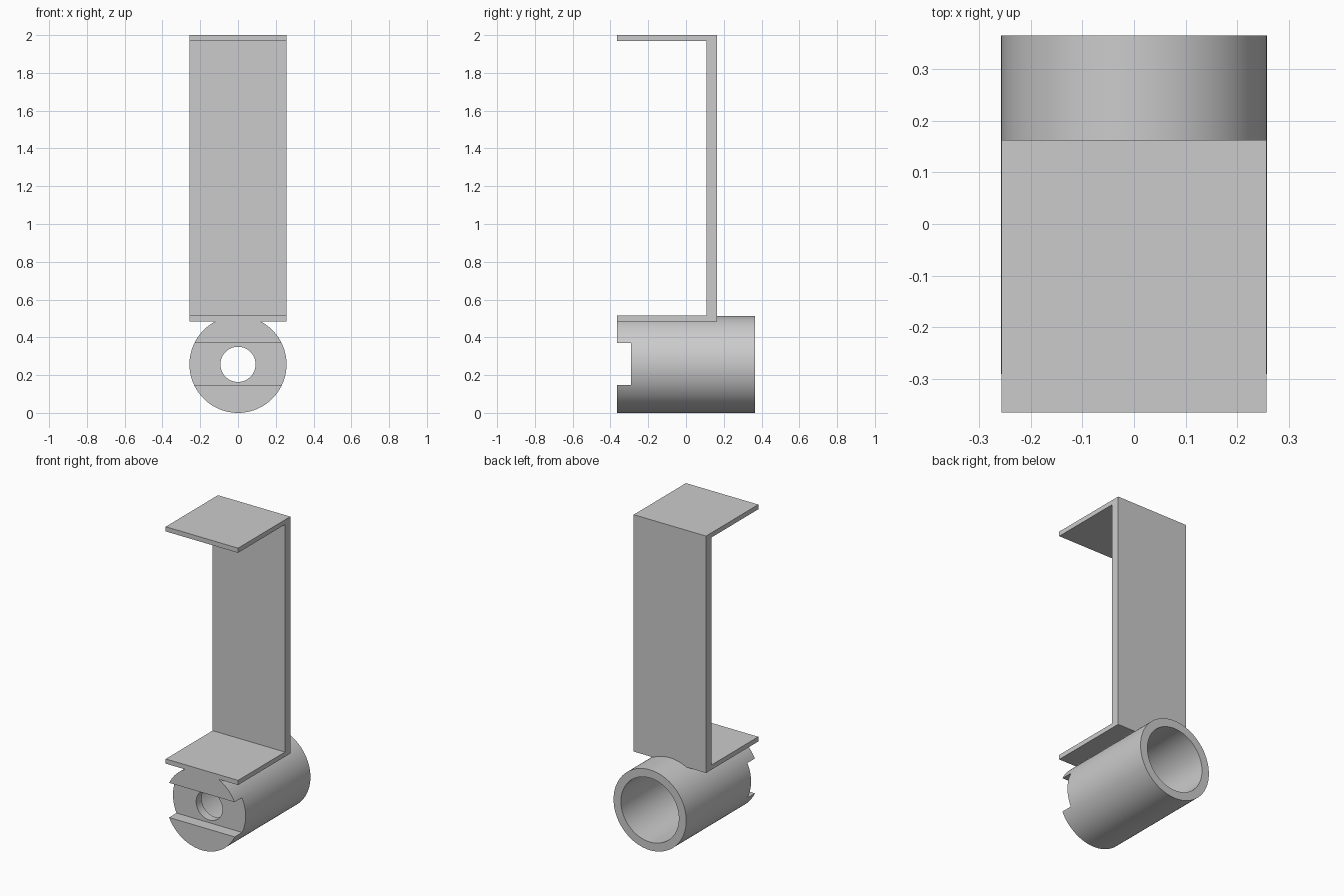
import bpy
import bmesh
from math import radians
from mathutils import Matrix, Vector

cube = bpy.data.objects.get("Cube")
if cube:
    bpy.data.objects.remove(cube, do_unlink=True)

grey = bpy.data.materials.new("light_grey")
grey.use_nodes = True
COLOUR = (0.6, 0.6, 0.6, 1)
grey.diffuse_color = COLOUR
grey.node_tree.nodes["Principled BSDF"].inputs["Base Color"].default_value = COLOUR

AXIS_Z = 0.257
RADIUS = 0.257
HALF_W = 0.256
FRONT, BACK = -0.365, 0.365


def make_object(name, bm):
    bmesh.ops.recalc_face_normals(bm, faces=bm.faces)
    mesh = bpy.data.meshes.new(name)
    bm.to_mesh(mesh)
    bm.free()
    obj = bpy.data.objects.new(name, mesh)
    bpy.context.collection.objects.link(obj)
    mesh.materials.append(grey)
    return obj


def rod(name, radius, y0, y1):
    """Cylinder lying along y, centred on the tube axis."""
    bm = bmesh.new()
    place = Matrix.Translation((0, (y0 + y1) / 2, AXIS_Z)) @ Matrix.Rotation(radians(90), 4, 'X')
    bmesh.ops.create_cone(bm, cap_ends=True, segments=96, radius1=radius,
                          radius2=radius, depth=y1 - y0, matrix=place)
    return make_object(name, bm)


def extrude_x(name, profile, half):
    """Extrude a (y, z) outline symmetrically across x."""
    bm = bmesh.new()
    face = bm.faces.new([bm.verts.new((-half, y, z)) for y, z in profile])
    out = bmesh.ops.extrude_face_region(bm, geom=[face])["geom"]
    moved = [v for v in out if isinstance(v, bmesh.types.BMVert)]
    bmesh.ops.translate(bm, verts=moved, vec=Vector((2 * half, 0, 0)))
    return make_object(name, bm)


def cut(target, cutter):
    cutter.hide_render = True
    mod = target.modifiers.new("cut", 'BOOLEAN')
    mod.operation = 'DIFFERENCE'
    mod.solver = 'EXACT'
    mod.object = cutter
    bpy.context.view_layer.objects.active = target
    bpy.ops.object.modifier_apply(modifier=mod.name)
    bpy.data.objects.remove(cutter, do_unlink=True)


# C-shaped bracket: top shelf, back wall, bottom shelf
bracket = extrude_x("bracket", [
    (FRONT, 0.485), (0.163, 0.485), (0.163, 2.0), (FRONT, 2.0),
    (FRONT, 1.97), (0.109, 1.97), (0.109, 0.515), (FRONT, 0.515)], HALF_W)

# Tube with a wide rear bore, a small front hole and a cross slot
tube = rod("tube", RADIUS, FRONT, BACK)
cut(tube, rod("bore_cutter", 0.205, -0.235, 0.5))
cut(tube, rod("hole_cutter", 0.093, -0.5, 0.0))
slot = [(-0.5, 0.147), (-0.29, 0.147), (-0.29, 0.369), (-0.5, 0.369)]
cut(tube, extrude_x("slot_cutter", slot, 0.4))

# Smooth the round surfaces, keep the rims sharp
bpy.ops.object.select_all(action='DESELECT')
tube.select_set(True)
bpy.context.view_layer.objects.active = tube
bpy.ops.object.shade_smooth_by_angle(angle=radians(30))
